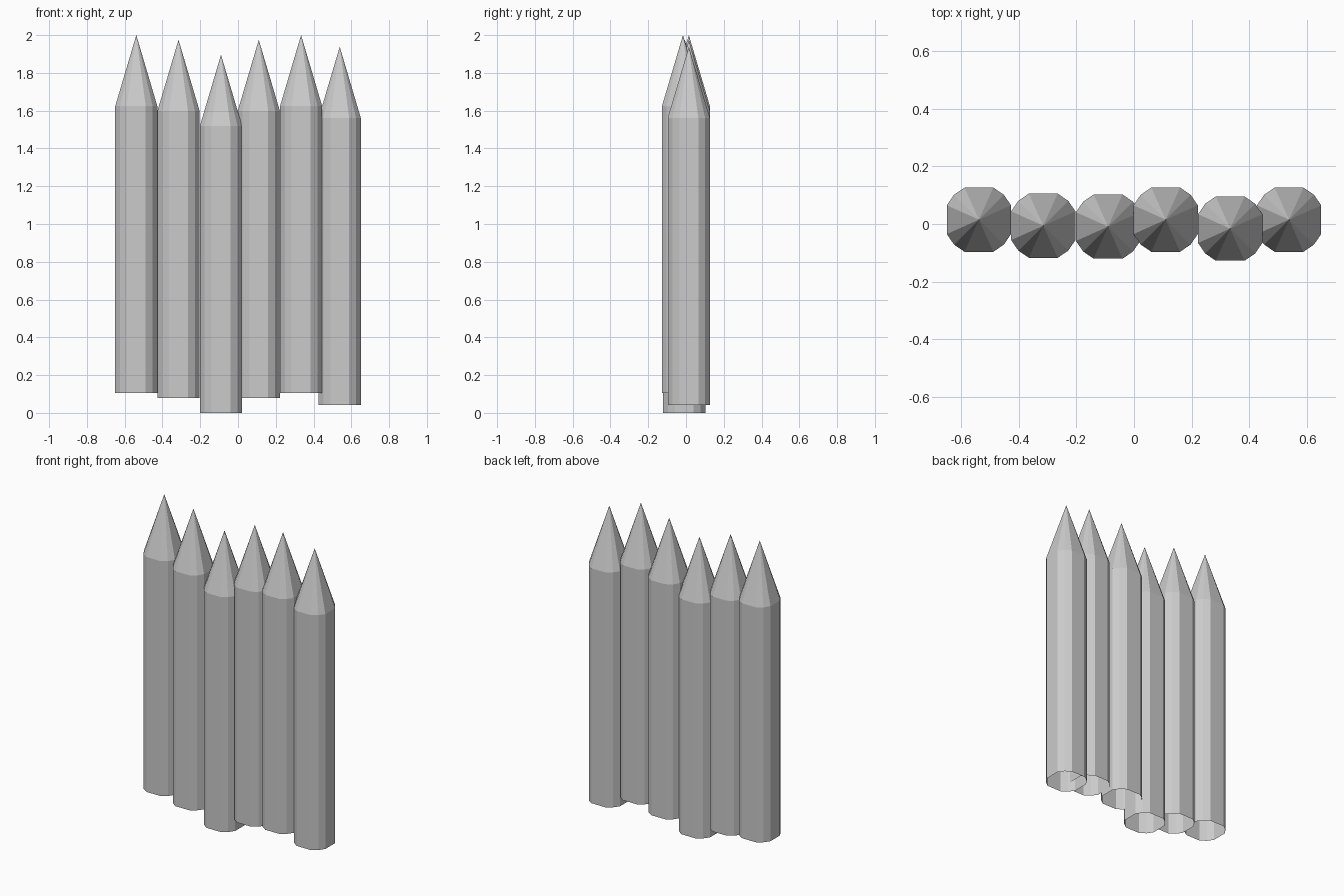
import bpy, bmesh

if "Cube" in bpy.data.objects:
    bpy.data.objects.remove(bpy.data.objects["Cube"])

# Stake cross-section: square with corners rounded in two facets (12 sides)
W, F, M = 0.1115, 0.050, 0.0865
corner = [(W, F), (M, M), (F, W)]
section = []
for _ in range(4):
    section += corner
    corner = [(-y, x) for x, y in corner]

SHOULDER, TIP = 1.52, 1.896


def stake(name, x, y, z):
    """Open-bottomed post with a pointed top."""
    bm = bmesh.new()
    low = [bm.verts.new((px, py, 0)) for px, py in section]
    top = [bm.verts.new((px, py, SHOULDER)) for px, py in section]
    tip = bm.verts.new((0, 0, TIP))
    n = len(section)
    for i in range(n):
        j = (i + 1) % n
        bm.faces.new((low[i], low[j], top[j], top[i]))
        bm.faces.new((top[i], top[j], tip))
    mesh = bpy.data.meshes.new(name)
    bm.to_mesh(mesh)
    bm.free()
    obj = bpy.data.objects.new(name, mesh)
    obj.location = (x, y, z)
    bpy.context.collection.objects.link(obj)


# Row of unevenly set stakes, left to right
positions = [
    (-0.5385, 0.015, 0.104),
    (-0.315, -0.006, 0.079),
    (-0.09, -0.009, 0.0),
    (0.11, 0.015, 0.079),
    (0.334, -0.016, 0.104),
    (0.5385, 0.015, 0.042),
]
for k, p in enumerate(positions):
    stake(f"stake_{k + 1}", *p)
